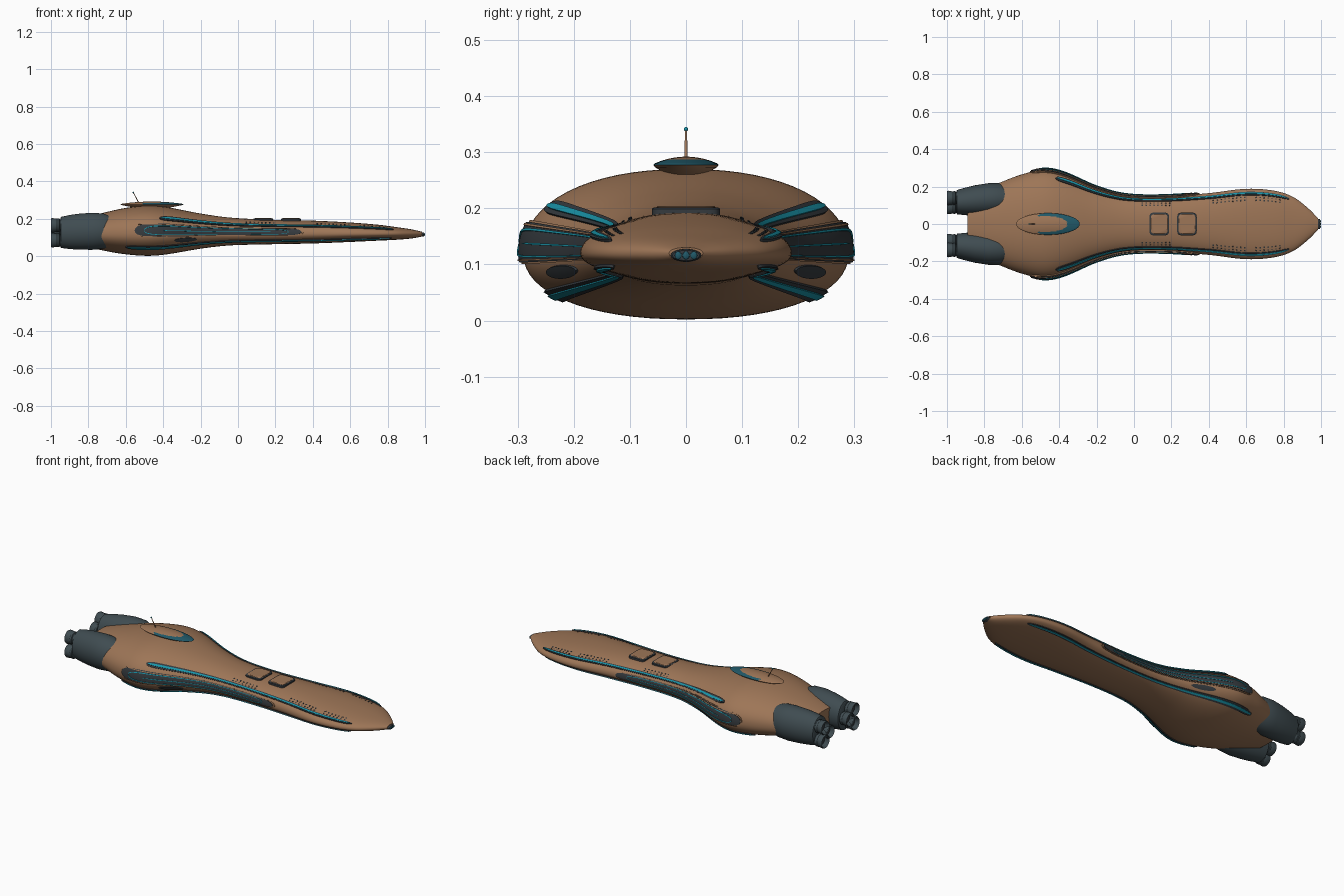
import bpy, bmesh, math
from mathutils import Vector

if "Cube" in bpy.data.objects:
    bpy.data.objects.remove(bpy.data.objects["Cube"])


def material(name, rgb):
    m = bpy.data.materials.new(name)
    m.use_nodes = True
    m.diffuse_color = (*rgb, 1)
    m.node_tree.nodes["Principled BSDF"].inputs["Base Color"].default_value = (*rgb, 1)
    return m


BROWN = material("copper_brown", (0.34, 0.18, 0.095))
SLATE = material("slate_grey", (0.05, 0.072, 0.082))
DARK = material("dark_panel", (0.035, 0.042, 0.048))
CYAN = material("cyan_light", (0.01, 0.3, 0.4))
GLASS = material("teal_glass", (0.015, 0.1, 0.14))

AXIS = 0.12      # height of the widest line of the hull
POWER = 2.2      # squareness of the hull section

# Hull stations: x, half width, top, bottom
STATIONS = [
    (-.89, .14, .185, .075), (-.8, .185, .212, .05), (-.72, .22, .232, .03),
    (-.6, .265, .258, .01), (-.48, .29, .27, .002), (-.38, .272, .262, .01),
    (-.2, .195, .228, .04), (-.05, .155, .207, .057), (.15, .148, .196, .063),
    (.4, .165, .19, .068), (.6, .188, .18, .076), (.75, .178, .168, .083),
    (.85, .145, .155, .088), (.93, .085, .143, .095), (.985, .03, .13, .105)]


def slope(i, k):
    a, b = STATIONS[max(i - 1, 0)], STATIONS[min(i + 1, len(STATIONS) - 1)]
    return (b[k] - a[k]) / (b[0] - a[0])


def hull_size(x):
    """Smoothly interpolated half width, top and bottom."""
    i = 0
    while i < len(STATIONS) - 2 and x > STATIONS[i + 1][0]:
        i += 1
    a, b = STATIONS[i], STATIONS[i + 1]
    d = b[0] - a[0]
    t = (x - a[0]) / d
    return [(1 + 2 * t) * (1 - t) ** 2 * a[k] + t * (1 - t) ** 2 * d * slope(i, k)
            + t * t * (3 - 2 * t) * b[k] + t * t * (t - 1) * d * slope(i + 1, k)
            for k in (1, 2, 3)]


def hull_point(x, s):
    """Point on the left flank; s runs from -1 at the keel to 1 at the top."""
    w, top, bottom = hull_size(x)
    h = top - AXIS if s > 0 else AXIS - bottom
    return Vector((x, w * max(1 - abs(s) ** POWER, 0) ** (1 / POWER), AXIS + s * h))


def hull_normal(x, s):
    e = 0.01
    along = hull_point(x + e, s) - hull_point(x - e, s)
    across = hull_point(x, s + e) - hull_point(x, s - e)
    return along.cross(across).normalized() * -1


def skin(name, rings, mat, mirror=False, angle=35):
    """Join closed rings of points into a capped, smooth-shaded body."""
    bm = bmesh.new()
    rows = [[bm.verts.new(p) for p in ring] for ring in rings]
    n = len(rows[0])
    for a, b in zip(rows, rows[1:]):
        for j in range(n):
            bm.faces.new((a[j], a[(j + 1) % n], b[(j + 1) % n], b[j]))
    bm.faces.new(rows[0])
    bm.faces.new(rows[-1])
    bmesh.ops.recalc_face_normals(bm, faces=bm.faces)
    me = bpy.data.meshes.new(name)
    bm.to_mesh(me)
    bm.free()
    me.materials.append(mat)
    ob = bpy.data.objects.new(name, me)
    bpy.context.collection.objects.link(ob)
    bpy.ops.object.select_all(action="DESELECT")
    ob.select_set(True)
    bpy.context.view_layer.objects.active = ob
    bpy.ops.object.shade_smooth_by_angle(angle=math.radians(angle))
    if mirror:
        ob.modifiers.new("Mirror", "MIRROR").use_axis = (False, True, False)
    return ob


def spow(v, p):
    return math.copysign(abs(v) ** p, v)


def ring_x(x, cy, cz, ry, rz, n=32):
    turns = [2 * math.pi * j / n for j in range(n)]
    return [(x, cy + ry * math.cos(t), cz + rz * math.sin(t)) for t in turns]


def ring_z(z, cx, rx, ry, n=64, power=2):
    turns = [2 * math.pi * j / n for j in range(n)]
    return [(cx + rx * spow(math.cos(t), 2 / power),
             ry * spow(math.sin(t), 2 / power), z) for t in turns]


def strip(name, x0, x1, low, high, lift, mat, taper=8, cols=64, rows=5):
    """Raised plate lying on both flanks; low and high take the end taper."""
    rings = []
    for i in range(cols + 1):
        u = -math.cos(math.pi * i / cols)
        x = x0 + (x1 - x0) * (u + 1) / 2
        e = max((1 - abs(u) ** taper) ** 0.5, 0.06)
        a, b = low(e), high(e)
        levels = [a + (b - a) * j / (rows - 1) for j in range(rows)]
        rings.append([hull_point(x, s) + hull_normal(x, s) * lift for s in levels]
                     + [hull_point(x, s) - hull_normal(x, s) * 0.004 for s in reversed(levels)])
    return skin(name, rings, mat, mirror=True)


def bar(name, x0, x1, s, half, lift, mat, **kw):
    return strip(name, x0, x1, lambda e: s - half * e, lambda e: s + half * e, lift, mat, **kw)


# Main hull
hull_rings = []
for i in range(121):
    x = -.89 + (.985 + .89) * i / 120
    w, top, bottom = hull_size(x)
    ring = []
    for j in range(64):
        t = 2 * math.pi * j / 64
        c, s = spow(math.cos(t), 2 / POWER), spow(math.sin(t), 2 / POWER)
        ring.append((x, w * c, AXIS + s * (top - AXIS if s > 0 else AXIS - bottom)))
    hull_rings.append(ring)
skin("hull", hull_rings, BROWN)

# Nose sensor
skin("nose_cap", [ring_x(.975, 0, .116, .028, .012), ring_x(.992, 0, .116, .027, .011),
                  ring_x(.995, 0, .116, .024, .009)], DARK)
for k, name in enumerate(("right", "middle", "left")):
    y = (k - 1) * 0.014
    skin("nose_lens_" + name, [ring_x(.985, y, .116, .007, .008, 16),
                               ring_x(.998, y, .116, .006, .007, 16),
                               ring_x(1, y, .116, .003, .004, 16)], GLASS)

# Engine pods and their nozzles
skin("engine_pod", [ring_x(*p, n=48) for p in (
    (-.95, .117, .127, .058, .076), (-.946, .117, .127, .065, .083),
    (-.9, .121, .129, .074, .091), (-.85, .126, .131, .081, .096),
    (-.78, .132, .133, .086, .099), (-.72, .134, .134, .084, .094),
    (-.66, .13, .132, .065, .074))], SLATE, mirror=True)
for name, y, z in (("upper", .139, .165), ("lower", .139, .085), ("inner", .091, .125)):
    profile = ((-.93, .026), (-.953, .033), (-.956, .037), (-.964, .037), (-.967, .035),
               (-.994, .039), (-1, .036), (-.975, .024))
    skin("nozzle_" + name, [ring_x(x, y, z, r, r) for x, r in profile], SLATE, mirror=True)
    skin("nozzle_core_" + name, [ring_x(-.97, y, z, .025, .025), ring_x(-.978, y, z, .022, .022)],
         DARK, mirror=True)

# Flank panels: rim, dark bed, closed light loop and centre lines
MID = 0.11
bar("flank_rim", -.555, .35, MID, .27, .005, BROWN, taper=14, cols=90, rows=9)
bar("flank_panel", -.55, .34, MID, .24, .009, DARK, taper=12, cols=90, rows=9)
for name, sign in (("upper", 1), ("lower", -1)):
    strip("flank_light_" + name, -.5, .27,
          lambda e: MID + sign * .15 * e, lambda e: MID + sign * (.15 * e + .025), .0115, CYAN, rows=3)
    bar("flank_groove_" + name, -.53, .31, MID + sign * .205, .012, .011, BROWN, rows=3)
bar("flank_centre_light", -.42, .2, MID, .012, .011, CYAN, rows=3)

# Long light strips above and below the panels
for name, x0, x1, s in (("upper", -.42, .83, .56), ("lower", -.6, .82, -.63)):
    bar("light_bed_" + name, x0, x1, s, .075, .005, DARK, taper=30, cols=100)
    bar("light_line_" + name, x0 + .01, x1 - .01, s, .03, .008, CYAN, taper=30, cols=100, rows=3)

# Lower oval ports
bar("oval_port", -.34, -.22, -.34, .11, .004, DARK, taper=2, cols=24)

# Rows of small windows
for row, (start, count) in enumerate(((.04, 8), (.42, 9), (.65, 7))):
    for i in range(count):
        x = start + i * 0.021
        for level in (.7, .78):
            bar("window_%d" % row, x, x + .008, level, .018, .0015, DARK, cols=4, rows=2)

# Roof hatches
for name, cx in (("rear", .135), ("front", .283)):
    for part, k, z, mat in (("frame", 1, .201, DARK), ("lid", .86, .204, BROWN)):
        skin("hatch_%s_%s" % (name, part),
             [ring_z(.18, cx, .053 * k, .061 * k, power=6),
              ring_z(z - .002, cx, .053 * k, .061 * k, power=6),
              ring_z(z, cx, .05 * k, .058 * k, power=6)], mat)

# Bridge disc with a crescent window
CX, RX, RY = -.46, .17, .058
disc = [ring_z(z, CX, RX * k, RY * k) for z, k in ((.255, .4), (.266, .75), (.273, .95), (.277, 1))]
for i in range(1, 25):
    k = 1 - i / 25
    disc.append(ring_z(.279 + .013 * (1 - k * k), CX, RX * k, RY * k))
bridge = skin("bridge_disc", disc, BROWN)
bridge.data.materials.append(GLASS)
for f in bridge.data.polygons:
    x, y, z = f.center
    inner = ((x + .47) / .115) ** 2 + (y / .043) ** 2
    if z > .277 and x > -.51 and inner > 1:
        f.material_index = 1

# Antenna with a glowing tip
skin("antenna", [ring_z(.285, -.53, .003, .003, 10), ring_z(.34, -.56, .002, .002, 10)], BROWN)
bpy.ops.mesh.primitive_uv_sphere_add(segments=12, ring_count=8, radius=.004, location=(-.56, 0, .341))
tip = bpy.context.object
tip.name = "antenna_tip"
tip.data.materials.append(CYAN)
bpy.ops.object.shade_smooth()
